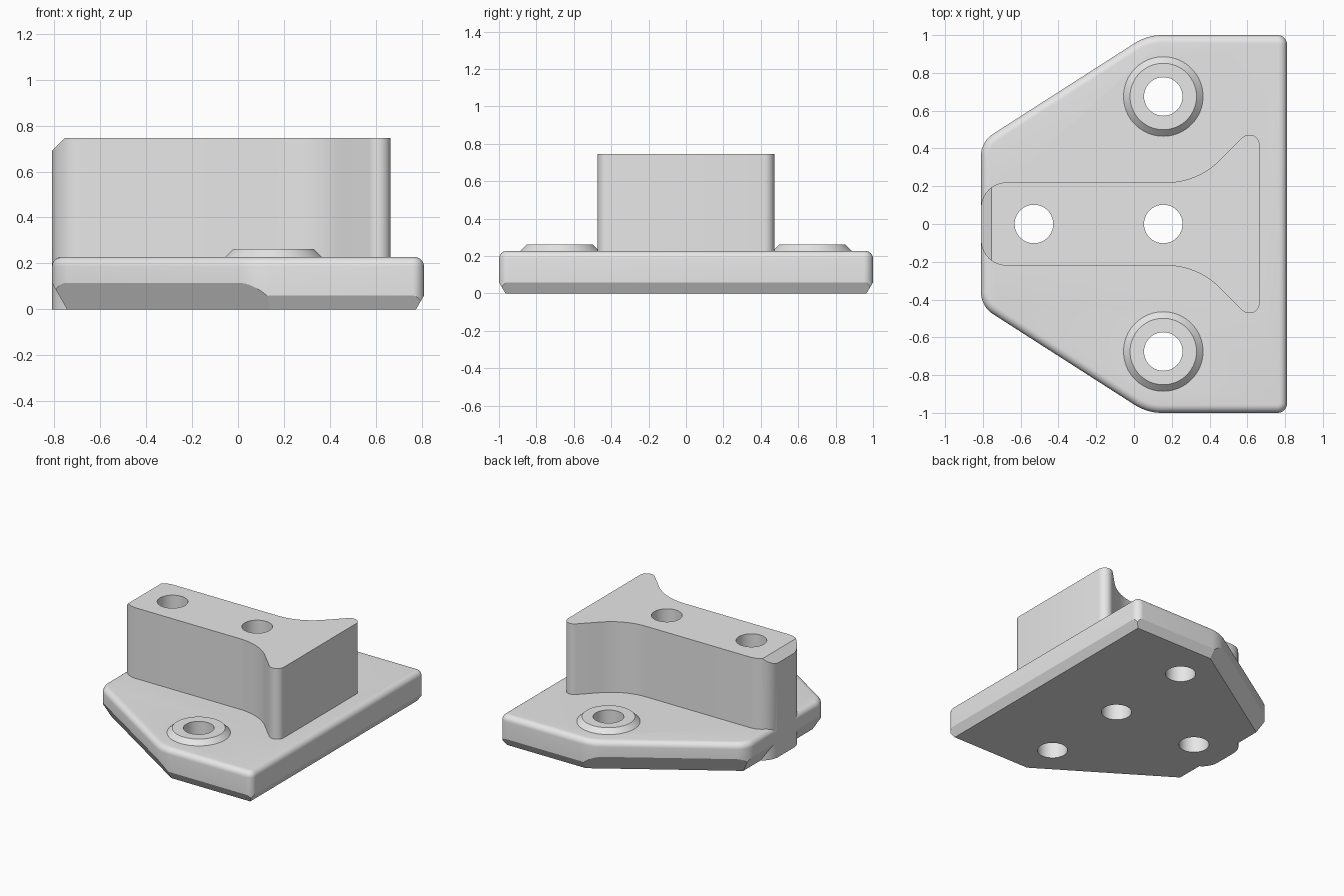
import bpy, bmesh, math
from mathutils import Vector

cube = bpy.data.objects.get("Cube")
if cube:
    bpy.data.objects.remove(cube, do_unlink=True)

grey = bpy.data.materials.new("light_grey")
grey.use_nodes = True
grey.diffuse_color = (0.8, 0.8, 0.8, 1)
grey.node_tree.nodes["Principled BSDF"].inputs["Base Color"].default_value = (0.8, 0.8, 0.8, 1)


def rounded(corners, steps=10):
    """Outline with every (x, y, radius) corner replaced by an arc."""
    pts = []
    for i, (x, y, r) in enumerate(corners):
        p = Vector((x, y))
        a = (Vector(corners[i - 1][:2]) - p).normalized()
        b = (Vector(corners[(i + 1) % len(corners)][:2]) - p).normalized()
        half = a.angle(b) / 2
        centre = p + (a + b).normalized() * r / math.sin(half)
        start = p + a * r / math.tan(half) - centre
        end = p + b * r / math.tan(half) - centre
        sweep = math.pi - 2 * half
        for k in range(steps + 1):
            t = k / steps
            v = (start * math.sin((1 - t) * sweep) + end * math.sin(t * sweep)) / math.sin(sweep)
            pts.append(centre + v)
    return pts


def prism(outline, height):
    bm = bmesh.new()
    face = bm.faces.new([bm.verts.new((p.x, p.y, 0)) for p in outline])
    top = bmesh.ops.extrude_face_region(bm, geom=[face])["geom"]
    verts = [g for g in top if isinstance(g, bmesh.types.BMVert)]
    bmesh.ops.translate(bm, verts=verts, vec=(0, 0, height))
    bmesh.ops.recalc_face_normals(bm, faces=bm.faces[:])
    return bm


def slice_off(bm, point, normal):
    """Remove everything beyond a plane and close the cut."""
    geom = bm.verts[:] + bm.edges[:] + bm.faces[:]
    bmesh.ops.bisect_plane(bm, geom=geom, dist=1e-6, plane_co=point,
                           plane_no=Vector(normal).normalized(), clear_outer=True)
    bmesh.ops.holes_fill(bm, edges=[e for e in bm.edges if e.is_boundary], sides=0)
    bmesh.ops.recalc_face_normals(bm, faces=bm.faces[:])


def finish(bm, name):
    mesh = bpy.data.meshes.new(name)
    bm.to_mesh(mesh)
    bm.free()
    mesh.materials.append(grey)
    obj = bpy.data.objects.new(name, mesh)
    bpy.context.collection.objects.link(obj)
    return obj


def cone(name, x, y, z0, z1, r0, r1):
    bm = bmesh.new()
    bmesh.ops.create_cone(bm, cap_ends=True, segments=64, radius1=r0, radius2=r1, depth=z1 - z0)
    bmesh.ops.translate(bm, verts=bm.verts[:], vec=(x, y, (z0 + z1) / 2))
    return finish(bm, name)


def combine(target, tool, operation):
    mod = target.modifiers.new(operation.lower(), "BOOLEAN")
    mod.operation, mod.solver, mod.object = operation, "EXACT", tool
    bpy.context.view_layer.objects.active = target
    bpy.ops.object.modifier_apply(modifier=mod.name)
    bpy.data.objects.remove(tool, do_unlink=True)


def mirrored(half):
    """Close an outline running from -y side by mirroring it over y = 0."""
    return half + [(x, -y, r) for x, y, r in reversed(half)]


# Base plate: tapered outline, chamfered underside, rounded top rim
PLATE_TOP = 0.228
plate = mirrored([(-0.81, -0.436, 0.137), (0.07, -1, 0.27), (0.81, -1, 0.05)])
bm = prism(rounded(plate), PLATE_TOP)
for i, corner in enumerate(plate):
    p = Vector(corner[:2])
    d = (Vector(plate[(i + 1) % len(plate)][:2]) - p).normalized()
    out = Vector((d.y, -d.x, 0))
    inset, height = (0.065, 0.115) if out.x < -0.1 else (0.035, 0.06)
    slice_off(bm, p.to_3d() - out * inset, out * height - Vector((0, 0, inset)))
rim = [e for e in bm.edges if all(v.co.z > PLATE_TOP - 1e-4 for v in e.verts)]
bmesh.ops.bevel(bm, geom=rim, offset=0.042, segments=6, profile=0.5,
                affect="EDGES", clamp_overlap=False)
body = finish(bm, "mounting_bracket")

# Upright block: rounded nose, flared tail, sloped nose edge on top
BLOCK_TOP = 0.745
block = mirrored([(-0.81, -0.22, 0.135), (0.336, -0.22, 0.4), (0.665, -0.549, 0.054)])
bm = prism(rounded(block), BLOCK_TOP)
slice_off(bm, (-0.755, 0, BLOCK_TOP), (-1, 0, 1))
combine(body, finish(bm, "upright_block"), "UNION")

# Conical bosses on the two wings
for y in (-0.675, 0.675):
    combine(body, cone("boss", 0.155, y, 0.194, 0.262, 0.245, 0.176), "UNION")

# Through holes
for x, y in ((0.155, -0.675), (0.155, 0.675), (0.155, 0), (-0.53, 0)):
    combine(body, cone("hole_cutter", x, y, -0.1, 1, 0.102, 0.102), "DIFFERENCE")

bpy.ops.object.select_all(action="DESELECT")
body.select_set(True)
bpy.context.view_layer.objects.active = body
bpy.ops.object.shade_smooth_by_angle(angle=math.radians(25))
